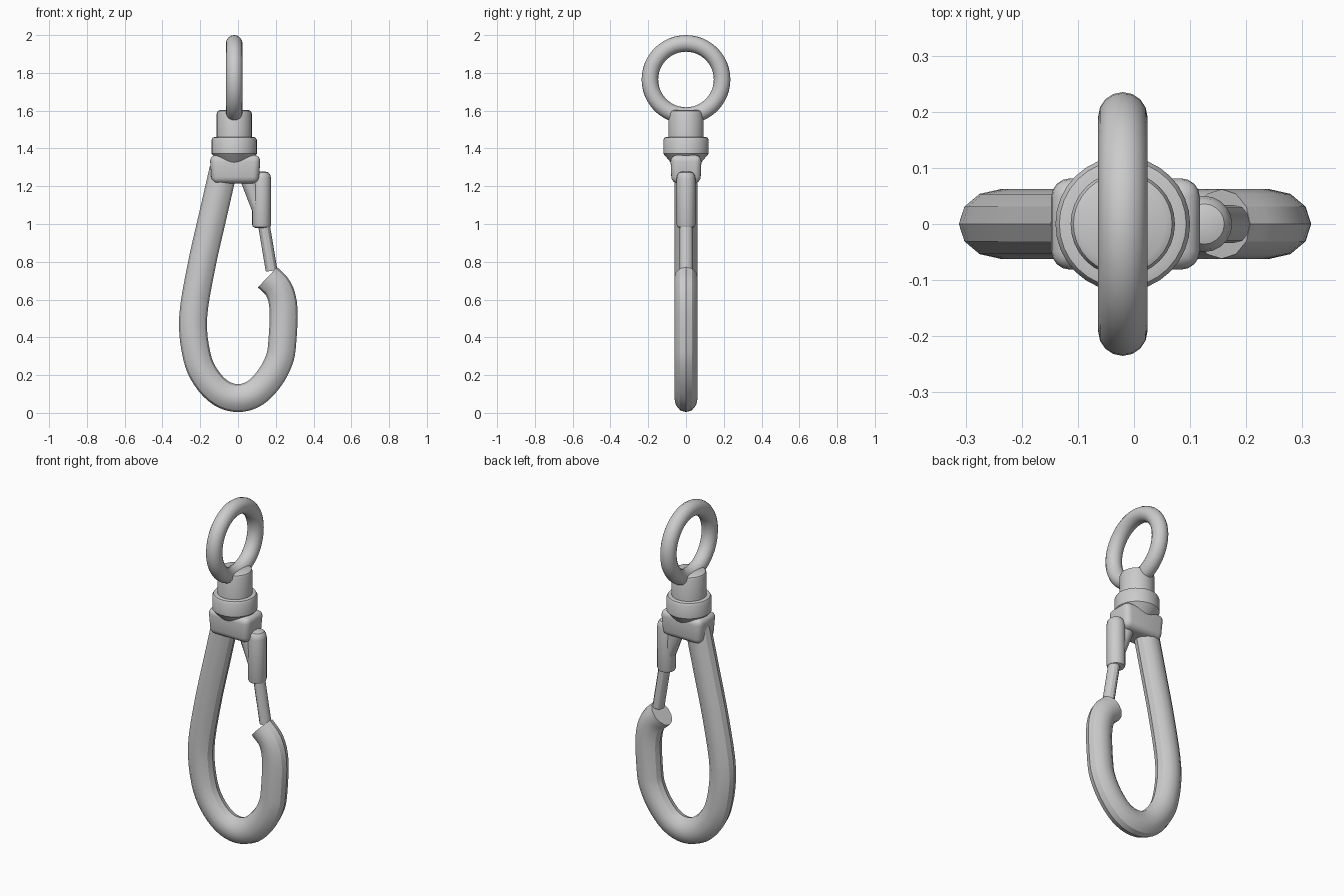
import bpy, bmesh
from math import sin, cos, pi, radians
from mathutils import Vector

if "Cube" in bpy.data.objects:
    bpy.data.objects.remove(bpy.data.objects["Cube"])


def finish(name, bm, angle=30):
    bmesh.ops.recalc_face_normals(bm, faces=bm.faces)
    mesh = bpy.data.meshes.new(name)
    bm.to_mesh(mesh)
    bm.free()
    ob = bpy.data.objects.new(name, mesh)
    bpy.context.collection.objects.link(ob)
    bpy.ops.object.select_all(action='DESELECT')
    ob.select_set(True)
    bpy.context.view_layer.objects.active = ob
    bpy.ops.object.shade_smooth_by_angle(angle=radians(angle))
    return ob


def skin(bm, rings):
    """Bridge successive rings and cap both ends."""
    n = len(rings[0])
    for a, b in zip(rings, rings[1:]):
        for i in range(n):
            bm.faces.new((a[i], a[(i + 1) % n], b[(i + 1) % n], b[i]))
    bm.faces.new(rings[0])
    bm.faces.new(rings[-1])


def smooth_path(pts, steps):
    """Catmull-Rom points through (x, z) pairs."""
    p = [Vector(q) for q in pts]
    p = [2 * p[0] - p[1]] + p + [2 * p[-1] - p[-2]]
    out = []
    for a, b, c, d in zip(p, p[1:], p[2:], p[3:]):
        for k in range(steps):
            t = k / steps
            out.append(0.5 * (2 * b + (c - a) * t + (2 * a - 5 * b + 4 * c - d) * t * t
                              + (3 * b - a - 3 * c + d) * t ** 3))
    return out + [p[-2]]


def sweep(name, pts, start, end, sides=12, steps=4):
    """Elliptical bar along an x-z path; start/end = (in-plane, y) radii."""
    path = smooth_path(pts, steps)
    bm = bmesh.new()
    rings = []
    for i, p in enumerate(path):
        t = (path[min(i + 1, len(path) - 1)] - path[max(i - 1, 0)]).normalized()
        f = i / (len(path) - 1)
        r, ry = (start[k] + (end[k] - start[k]) * f for k in (0, 1))
        ring = []
        for s in range(sides):
            a = 2 * pi * s / sides
            ring.append(bm.verts.new((p.x + t.y * r * cos(a), ry * sin(a),
                                      p.y - t.x * r * cos(a))))
        rings.append(ring)
    skin(bm, rings)
    return finish(name, bm)


def lathe(name, x, profile, sides=32):
    """Turned part from (radius, z) pairs."""
    bm = bmesh.new()
    rings = [[bm.verts.new((x + r * cos(2 * pi * s / sides), r * sin(2 * pi * s / sides), z))
              for s in range(sides)] for r, z in profile]
    skin(bm, rings)
    return finish(name, bm)


# top ring, standing in the y-z plane
bpy.ops.mesh.primitive_torus_add(location=(-0.02, 0, 1.765), rotation=(0, pi / 2, 0),
                                 major_radius=0.191, minor_radius=0.044,
                                 major_segments=48, minor_segments=16)
bpy.context.object.name = "top_ring"
bpy.ops.object.shade_smooth_by_angle(angle=radians(30))

# swivel neck and collar
lathe("swivel_neck", -0.02, [(0.093, 1.44), (0.093, 1.585), (0.088, 1.597), (0.076, 1.603)])
lathe("swivel_collar", -0.02, [(0.07, 1.315), (0.08, 1.325), (0.12, 1.372),
                               (0.12, 1.445), (0.113, 1.458), (0.1, 1.461)])

# rounded block under the collar, narrower at the bottom
bm = bmesh.new()
bmesh.ops.create_cube(bm, size=1)
for v in bm.verts:
    k = 1 if v.co.z > 0 else 0.92
    v.co = Vector((-0.015 + v.co.x * 0.27 * k, v.co.y * 0.166 * k, 1.29 + v.co.z * 0.15))
bmesh.ops.bevel(bm, geom=bm.edges[:], offset=0.034, segments=4, profile=0.5, affect='EDGES')
finish("hook_block", bm)

# hook bar: down the left, round the bottom, up to the open tip
sweep("hook_bar", [(-0.077, 1.29), (-0.132, 1.05), (-0.195, 0.77), (-0.238, 0.5),
                   (-0.218, 0.3), (-0.168, 0.185), (-0.09, 0.105), (0, 0.078),
                   (0.09, 0.105), (0.168, 0.185), (0.218, 0.28), (0.234, 0.37),
                   (0.241, 0.55), (0.215, 0.655), (0.156, 0.718)],
      (0.074, 0.062), (0.074, 0.062))

# short arm from the block to the gate sleeve
sweep("gate_arm", [(0.05, 1.27), (0.118, 1.04)], (0.05, 0.045), (0.03, 0.035), steps=2)

# gate sleeve and thin gate pin
lathe("gate_sleeve", 0.125, [(0.036, 0.98), (0.046, 0.985), (0.05, 0.997), (0.05, 1.24),
                             (0.046, 1.26), (0.036, 1.273), (0.02, 1.278)], 20)
sweep("gate_pin", [(0.128, 1.05), (0.178, 0.752)], (0.031, 0.034), (0.031, 0.034), steps=2)
